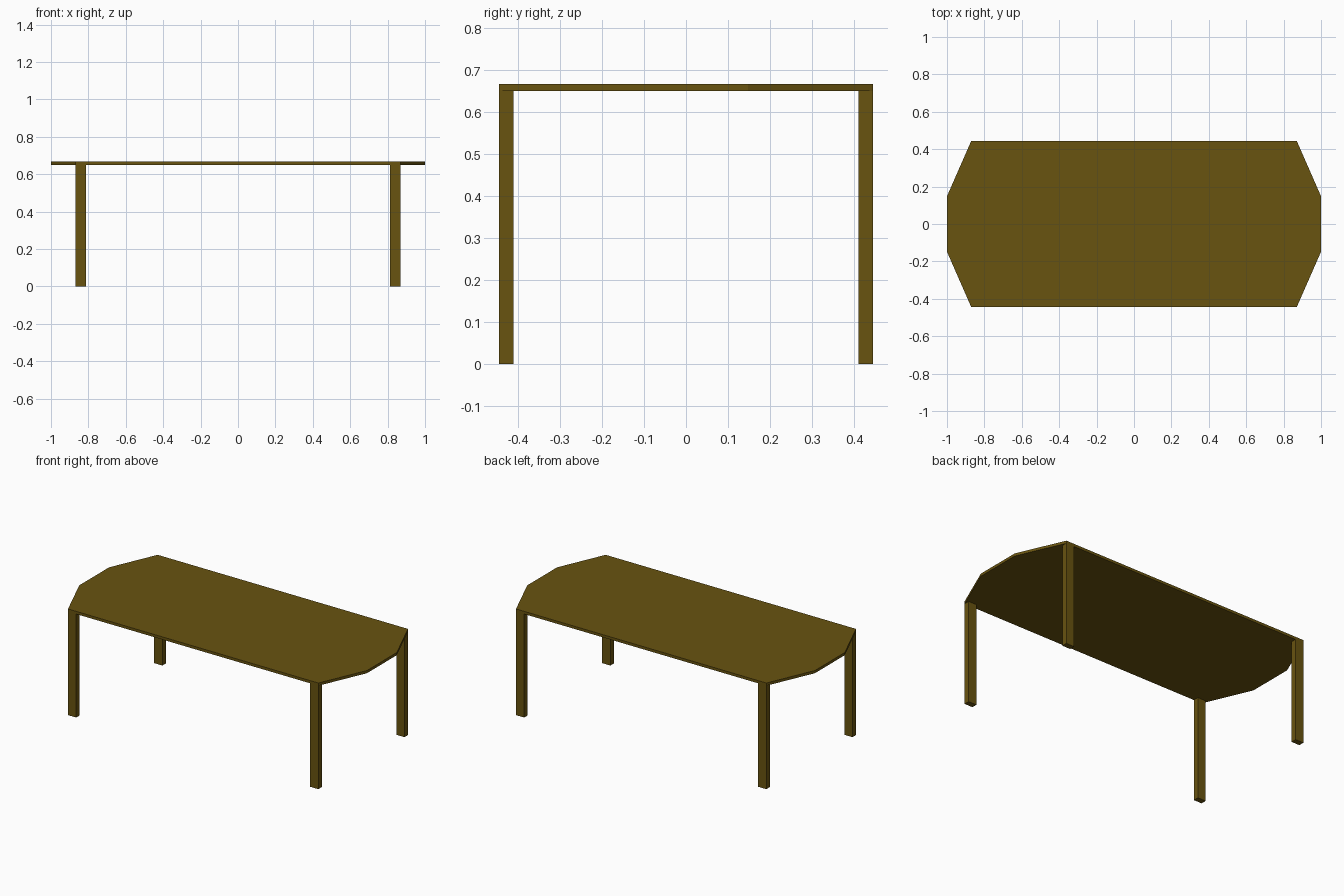
import bpy
import bmesh

if "Cube" in bpy.data.objects:
    bpy.data.objects.remove(bpy.data.objects["Cube"])

wood = bpy.data.materials.new("dark_wood")
wood.diffuse_color = (0.14, 0.087, 0.005, 1)
wood.use_nodes = True
wood.node_tree.nodes["Principled BSDF"].inputs["Base Color"].default_value = wood.diffuse_color

HALF_X, HALF_Y = 0.87, 0.445      # corners where the legs stand
LEG_X, LEG_Y = 0.057, 0.035       # leg section
UNDER, TOP = 0.65, 0.667          # table top heights


def prism(name, outline, z0, z1):
    """Extrude a counter-clockwise outline from z0 up to z1."""
    bm = bmesh.new()
    base = bm.faces.new([bm.verts.new((x, y, z0)) for x, y in outline])
    ext = bmesh.ops.extrude_face_region(bm, geom=[base], use_keep_orig=True)
    verts = [v for v in ext["geom"] if isinstance(v, bmesh.types.BMVert)]
    bmesh.ops.translate(bm, vec=(0, 0, z1 - z0), verts=verts)
    bmesh.ops.recalc_face_normals(bm, faces=bm.faces)
    mesh = bpy.data.meshes.new(name)
    bm.to_mesh(mesh)
    bm.free()
    mesh.materials.append(wood)
    obj = bpy.data.objects.new(name, mesh)
    bpy.context.collection.objects.link(obj)
    return obj


# Table top with angled ends
right = [(HALF_X, -HALF_Y), (1, -0.148), (1, 0.148), (HALF_X, HALF_Y)]
left = [(-x, -y) for x, y in right]
prism("table_top", right + left, UNDER, TOP)

# Legs flush with the four outer corners
for sx, side in ((-1, "left"), (1, "right")):
    for sy, end in ((-1, "front"), (1, "back")):
        x0, x1 = sorted((sx * HALF_X, sx * (HALF_X - LEG_X)))
        y0, y1 = sorted((sy * HALF_Y, sy * (HALF_Y - LEG_Y)))
        prism(f"{end}_{side}_leg", [(x0, y0), (x1, y0), (x1, y1), (x0, y1)], 0, UNDER)
